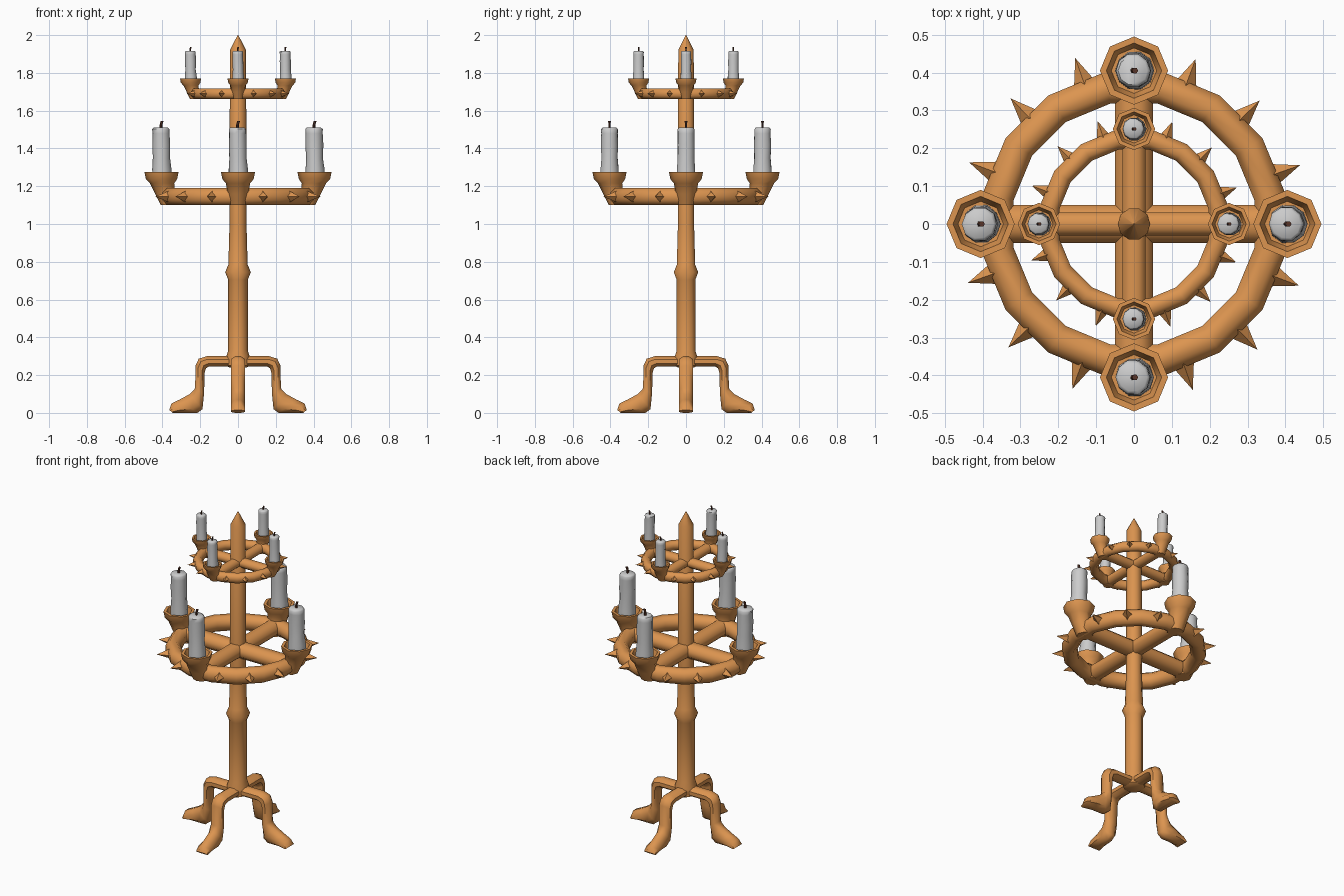
import bpy, bmesh, math, random
from mathutils import Vector, Matrix

if "Cube" in bpy.data.objects:
    bpy.data.objects.remove(bpy.data.objects["Cube"])

random.seed(4)


def material(name, color):
    m = bpy.data.materials.new(name)
    m.diffuse_color = color
    m.use_nodes = True
    m.node_tree.nodes["Principled BSDF"].inputs["Base Color"].default_value = m.diffuse_color
    return m


WOOD = material("orange_wood", (0.72, 0.30, 0.08, 1))
WICK = material("burnt_wick", (0.10, 0.035, 0.02, 1))


def finish(bm, name, mat, xf=Matrix.Identity(4), angle=50):
    bmesh.ops.recalc_face_normals(bm, faces=bm.faces[:])
    bmesh.ops.transform(bm, matrix=xf, verts=bm.verts[:])
    me = bpy.data.meshes.new(name)
    bm.to_mesh(me)
    bm.free()
    ob = bpy.data.objects.new(name, me)
    bpy.context.collection.objects.link(ob)
    if mat:
        me.materials.append(mat)
    bpy.ops.object.select_all(action='DESELECT')
    ob.select_set(True)
    bpy.context.view_layer.objects.active = ob
    bpy.ops.object.shade_smooth_by_angle(angle=math.radians(angle))
    return ob


def loft(rows, name, mat, xf=Matrix.Identity(4), closed=False):
    """Skin a list of equal-length point loops."""
    bm = bmesh.new()
    loops = [[bm.verts.new(p) for p in row] for row in rows]
    pairs = list(zip(loops, loops[1:]))
    if closed:
        pairs.append((loops[-1], loops[0]))
    for a, b in pairs:
        for i in range(len(a)):
            j = (i + 1) % len(a)
            bm.faces.new((a[i], a[j], b[j], b[i]))
    if not closed:
        bm.faces.new(loops[0])
        bm.faces.new(loops[-1])
    return finish(bm, name, mat, xf)


def lathe(profile, n, name, mat, xf=Matrix.Identity(4), jitter=0):
    """Profile rows are (radius, z, sideways shift)."""
    rows = []
    for r, z, dx in profile:
        rows.append([])
        for i in range(n):
            a = math.tau * i / n
            q = r * (1 + random.uniform(-jitter, jitter))
            rows[-1].append((q * math.cos(a) + dx, q * math.sin(a), z))
    return loft(rows, name, mat, xf)


def octagon(c, u, v):
    """Eight-sided section with flats facing along u and v."""
    k = 1 / math.cos(math.pi / 8)
    return [c + k * (math.cos(t) * u + math.sin(t) * v)
            for t in (math.tau * (i + 0.5) / 8 for i in range(8))]


def spin(a):
    return Matrix.Rotation(a, 4, 'Z')


def tier(label, z0, s):
    base = Matrix.Translation((0, 0, z0)) @ Matrix.Scale(s, 4)
    # ring
    rows = []
    for i in range(16):
        a = math.tau * (i + 0.5) / 16
        d = Vector((math.cos(a), math.sin(a), 0))
        rows.append(octagon(d * 0.366 + Vector((0, 0, 0.045)), d * 0.042, Vector((0, 0, 0.045))))
    loft(rows, label + "_ring", WOOD, base, closed=True)
    # cross beams
    for k in range(2):
        ends = [octagon(Vector((x, 0, 0.045)), Vector((0, 0.05, 0)), Vector((0, 0, 0.044)))
                for x in (-0.365, 0.365)]
        loft(ends, label + "_cross_beam", WOOD, base @ spin(k * math.pi / 2))
    for k in range(4):
        q = base @ spin(k * math.pi / 2)
        # spikes
        for deg in (19.5, 44.5, 69.5):
            bm = bmesh.new()
            bmesh.ops.create_cone(bm, cap_ends=True, segments=4, radius1=0.036, radius2=0, depth=0.09)
            m = (spin(math.radians(deg)) @ Matrix.Translation((0.42, 0, 0.045))
                 @ Matrix.Rotation(math.pi / 2, 4, 'Y'))
            finish(bm, label + "_spike", WOOD, q @ m, 20)
        # candle cup, candle and wick
        q = q @ Matrix.Translation((0.405, 0, 0))
        lathe([(0.046, 0, -0.042), (0.054, 0.06, -0.02), (0.064, 0.115, -0.003), (0.083, 0.138, 0),
               (0.09, 0.175, 0), (0.073, 0.175, 0), (0.06, 0.13, 0)], 8, label + "_candle_cup", WOOD, q)
        up = base @ Matrix.Translation(spin(k * math.pi / 2) @ Vector((0.405, 0, 0)))
        lathe([(0.051, 0.125, 0.002), (0.050, 0.19, 0.002), (0.045, 0.25, 0), (0.047, 0.32, -0.001),
               (0.045, 0.38, -0.002), (0.046, 0.402, -0.003), (0.038, 0.410, -0.003)],
              10, label + "_candle", None, up, 0.03)
        lathe([(0.008, 0.40, -0.002), (0.007, 0.425, -0.003), (0.008, 0.445, 0.003)],
              6, label + "_wick", WICK, up)


# central pole with collar and pointed tip
lathe([(0.045, 0.24, 0), (0.062, 0.25, 0), (0.062, 0.30, 0), (0.052, 0.33, 0), (0.052, 0.705, 0),
       (0.068, 0.745, 0), (0.051, 0.785, 0), (0.045, 1.0, 0), (0.043, 1.92, 0), (0.002, 2.0, 0)],
      10, "pole", WOOD)

tier("lower", 1.10, 1.0)
tier("upper", 1.662, 0.62)

# bent legs with wedge feet: (outer x, z, inner x, z)
LEG = [(0.03, 0.30, 0.03, 0.245), (0.165, 0.30, 0.155, 0.245), (0.208, 0.287, 0.170, 0.236),
       (0.225, 0.25, 0.176, 0.215), (0.227, 0.13, 0.180, 0.10), (0.255, 0.10, 0.188, 0.02),
       (0.31, 0.07, 0.215, 0.0), (0.352, 0.05, 0.29, 0.0), (0.364, 0.015, 0.345, 0.0)]
leg_rows = []
for ox, oz, ix, iz in LEG:
    o, i = Vector((ox, 0, oz)), Vector((ix, 0, iz))
    leg_rows.append(octagon((o + i) / 2, (o - i) / 2, Vector((0, 0.038, 0))))
for k in range(4):
    loft(leg_rows, "leg", WOOD, spin(k * math.pi / 2))
